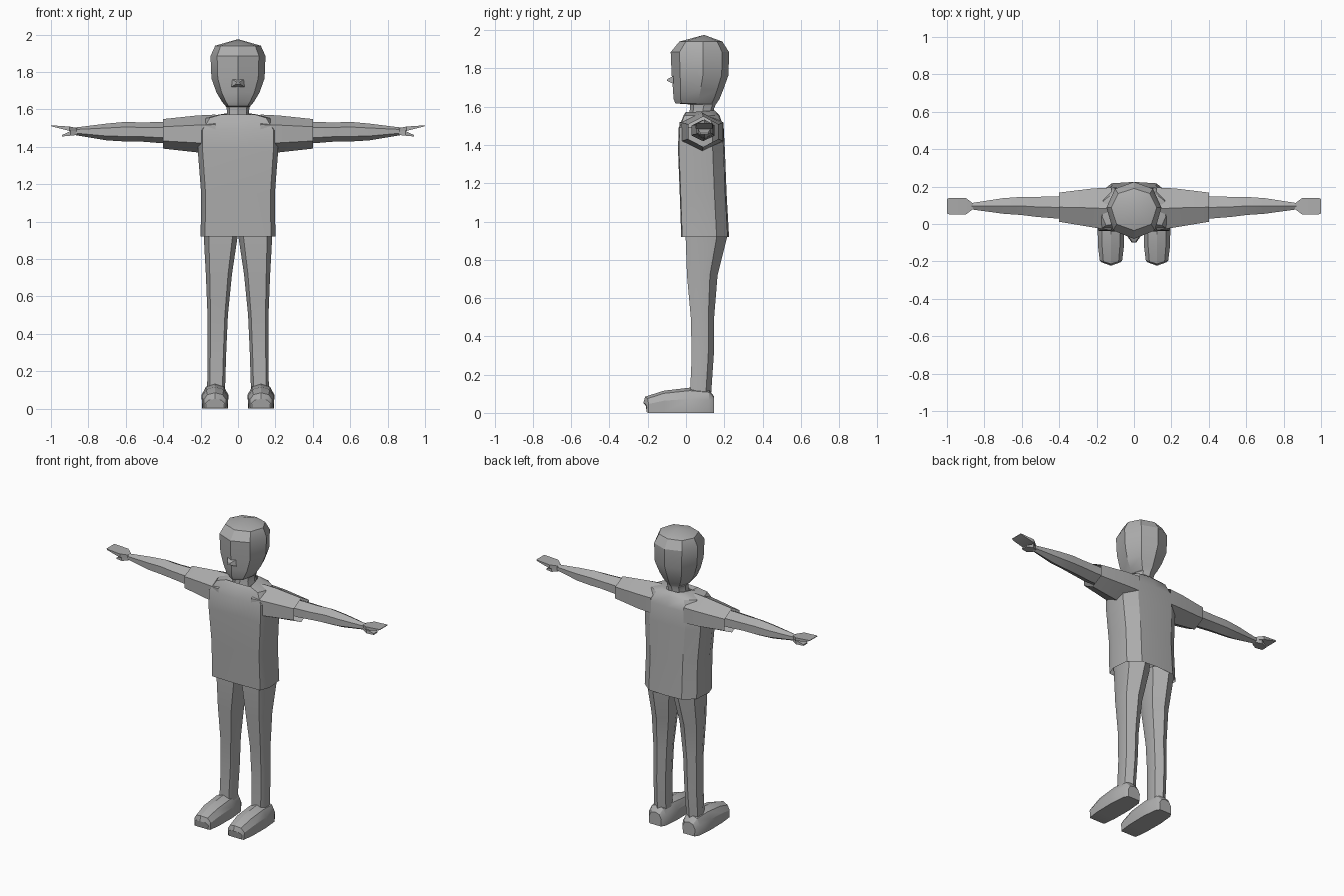
import bpy, bmesh, math
from mathutils import Vector

if "Cube" in bpy.data.objects:
    bpy.data.objects.remove(bpy.data.objects["Cube"])

grey = bpy.data.materials.new("plain_grey")
grey.diffuse_color = (0.42, 0.42, 0.42, 1)
grey.use_nodes = True
grey.node_tree.nodes["Principled BSDF"].inputs["Base Color"].default_value = grey.diffuse_color


def loft(name, rings, cap_start=False, cap_end=False, apex=None, mirror=False, angle=30):
    """Skin a list of closed rings, with optional caps or a pointed end."""
    bm = bmesh.new()
    vs = [[bm.verts.new(p) for p in ring] for ring in rings]
    n = len(vs[0])
    for a, b in zip(vs, vs[1:]):
        for i in range(n):
            j = (i + 1) % n
            bm.faces.new((a[i], a[j], b[j], b[i]))
    if cap_start:
        bm.faces.new(vs[0])
    if cap_end:
        bm.faces.new(vs[-1])
    if apex:
        tip = bm.verts.new(apex)
        for i in range(n):
            bm.faces.new((vs[-1][i], vs[-1][(i + 1) % n], tip))
    bmesh.ops.recalc_face_normals(bm, faces=bm.faces)
    # open tubes: make sure the faces look away from the middle axis
    mid = sum((v.co for v in vs[0]), Vector()) / n
    mid2 = sum((v.co for v in vs[1]), Vector()) / n
    bm.faces.ensure_lookup_table()
    f = bm.faces[0]
    if f.normal.dot(f.calc_center_median() - (mid + mid2) / 2) < 0:
        bmesh.ops.reverse_faces(bm, faces=bm.faces)
    me = bpy.data.meshes.new(name)
    bm.to_mesh(me)
    bm.free()
    me.materials.append(grey)
    ob = bpy.data.objects.new(name, me)
    bpy.context.collection.objects.link(ob)
    bpy.ops.object.select_all(action='DESELECT')
    ob.select_set(True)
    bpy.context.view_layer.objects.active = ob
    bpy.ops.object.shade_smooth_by_angle(angle=math.radians(angle))
    if mirror:
        ob.modifiers.new("mirror", 'MIRROR').use_mirror_merge = False
    return ob


def body_ring(half, z, front, back, w, dip=0.0):
    """Symmetric horizontal ring; half profile is (x, y) in units of width and depth."""
    full = half + [(-x, y) for x, y in reversed(half) if x > 0]
    return [(x * w, front + y * (back - front), z - dip * (1 - y) ** 2) for x, y in full]


def arm_ring(x, y0, y1, z0, z1):
    """Six-sided upright ring with a point at the top and the bottom."""
    ym, h = (y0 + y1) / 2, z1 - z0
    return [(x, ym, z1), (x, y1, z1 - h * .26), (x, y1, z0 + h * .26),
            (x, ym, z0), (x, y0, z0 + h * .26), (x, y0, z1 - h * .26)]


# head and neck
head_half = [(0, 0), (.76, .15), (1, .55), (.69, .88), (0, 1)]
head = [(1.53, .01, .15, .07), (1.585, .02, .145, .058), (1.612, .02, .155, .062),
        (1.617, -.055, .16, .066), (1.64, -.065, .175, .085), (1.69, -.068, .195, .115),
        (1.765, -.075, .222, .142), (1.885, -.08, .225, .147), (1.94, -.035, .19, .122)]
loft("head", [body_ring(head_half, *r) for r in head], cap_start=True, apex=(0, .095, 1.975))

# nose
loft("nose", [[(-.035, -.066, 1.72), (.035, -.066, 1.72), (.03, -.066, 1.76), (-.03, -.066, 1.76)],
              [(-.012, -.1, 1.735), (.012, -.1, 1.735), (.008, -.097, 1.745), (-.008, -.097, 1.745)]],
     cap_end=True)

# shirt body, open at the hem
shirt_half = [(0, 0), (.88, .02), (1, .28), (.95, .74), (.6, .97), (0, 1)]
shirt = [(.92, -.025, .225, .2), (1.15, -.033, .212, .197), (1.38, -.042, .203, .215),
         (1.49, -.038, .197, .215), (1.555, -.012, .175, .17), (1.573, .0, .158, .1)]
rings = [body_ring(shirt_half, *r) for r in shirt]
rings.append(body_ring(shirt_half, 1.58, .012, .15, .068, .03))
loft("shirt", rings)

# sleeves, open at the cuff
loft("sleeve", [arm_ring(.12, -.034, .195, 1.365, 1.572), arm_ring(.22, -.018, .19, 1.37, 1.567),
                arm_ring(.4, .012, .168, 1.39, 1.548)], mirror=True)

# arms
loft("arm", [arm_ring(.33, .03, .15, 1.42, 1.53), arm_ring(.42, .03, .148, 1.42, 1.532),
             arm_ring(.52, .038, .145, 1.428, 1.53), arm_ring(.6, .048, .145, 1.428, 1.533),
             arm_ring(.7, .055, .138, 1.434, 1.524), arm_ring(.87, .078, .112, 1.462, 1.503)],
     cap_start=True, cap_end=True, mirror=True)


def slab_ring(x, y0, y1, z0, z1):
    return [(x, y0, z0), (x, y1, z0), (x, y1, z1), (x, y0, z1)]


# hands: flat fingers above, shorter thumb side below
loft("fingers", [slab_ring(.86, .08, .11, 1.482, 1.5), slab_ring(.9, .05, .14, 1.485, 1.508),
                 slab_ring(.99, .052, .138, 1.507, 1.514), slab_ring(1.0, .056, .134, 1.511, 1.515)],
     True, True, mirror=True)
loft("thumb", [slab_ring(.86, .08, .11, 1.463, 1.488), slab_ring(.895, .062, .128, 1.459, 1.484),
               slab_ring(.94, .075, .115, 1.455, 1.463)], True, True, mirror=True)

# legs
leg_shape = [(-.7, .0), (.7, .0), (1, .32), (.88, .75), (0, 1), (-.88, .75), (-1, .32)]
legs = [(.08, .02, .13, .07, .165), (.3, .03, .145, .063, .163), (.5, .025, .147, .054, .163),
        (.72, .005, .165, .032, .172), (.92, -.002, .215, .002, .183), (.96, -.002, .215, .0, .186)]
loft("leg", [[((a + b) / 2 + x * (b - a) / 2, f + y * (k - f), z) for x, y in leg_shape]
             for z, f, k, a, b in legs], True, True, mirror=True)

# shoes
shoe_shape = [(-.95, 0), (.95, 0), (1, .55), (.68, .88), (0, 1), (-.68, .88), (-1, .55)]
shoes = [(-.205, .05, .052, .004), (-.195, .06, .085, 0), (-.115, .07, .116, 0), (.02, .072, .132, 0),
         (.12, .062, .122, 0), (.147, .045, .085, 0)]
loft("shoe", [[(.123 + x * w, y - (.018 * (1 - abs(x)) if y < -.19 else 0), lo + z * (h - lo))
               for x, z in shoe_shape] for y, w, h, lo in shoes], True, True, mirror=True)
